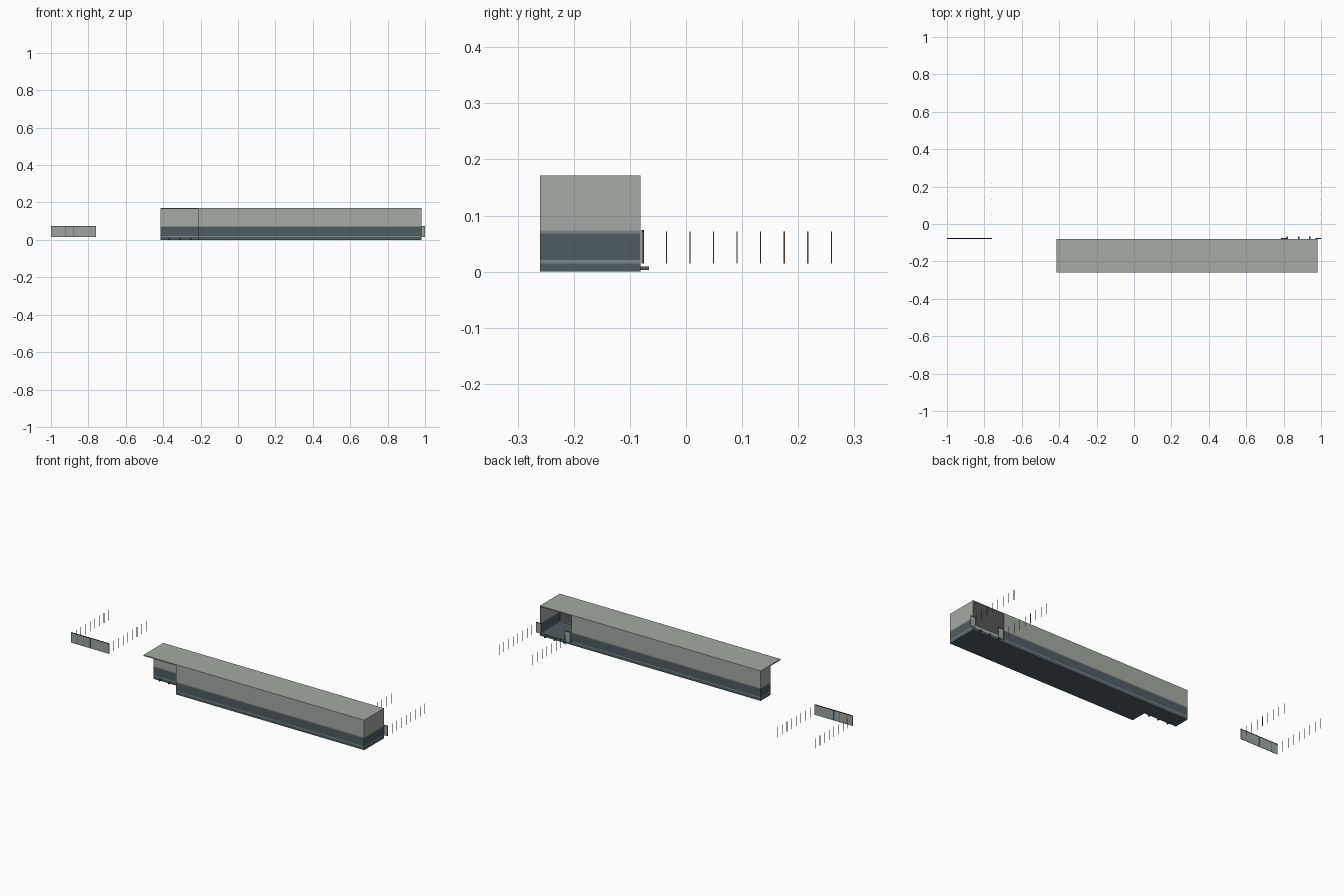
import bpy

if "Cube" in bpy.data.objects:
    bpy.data.objects.remove(bpy.data.objects["Cube"])


def material(name, rgb):
    m = bpy.data.materials.new(name)
    m.diffuse_color = (*rgb, 1)
    m.use_nodes = True
    m.node_tree.nodes["Principled BSDF"].inputs["Base Color"].default_value = m.diffuse_color
    return m


GREY = material("light grey", (0.37, 0.405, 0.37))
SLATE = material("dark slate", (0.08, 0.11, 0.125))
TRIM = material("pale slate", (0.20, 0.25, 0.265))
PANEL = material("rail panel grey", (0.33, 0.37, 0.37))
BROWN = material("brown", (0.20, 0.10, 0.035))
DARK = material("dark brown", (0.035, 0.025, 0.018))
STEEL = material("steel grey", (0.2, 0.2, 0.2))


def box(name, x, y, z, mat):
    """Axis-aligned box from (low, high) pairs."""
    v = [(a, b, c) for a in x for b in y for c in z]
    f = [(0, 1, 3, 2), (4, 6, 7, 5), (0, 4, 5, 1), (2, 3, 7, 6), (0, 2, 6, 4), (1, 5, 7, 3)]
    me = bpy.data.meshes.new(name)
    me.from_pydata(v, [], f)
    me.materials.append(mat)
    ob = bpy.data.objects.new(name, me)
    bpy.context.collection.objects.link(ob)
    return ob


X0, X1 = -0.415, 0.98        # length of the hall
Y0, Y1, YM = -0.26, -0.081, -0.17
PX, QX = -0.21, 0.78         # inner ends of the front and back porches
T = 0.004

# Roof slab over everything, floor slab left open under the front porch
box("roof", (X0, X1), (Y0, Y1), (0.165, 0.171), GREY)
box("floor", (PX, X1), (Y0, Y1), (0, 0.015), SLATE)
box("floor_rear_end", (X0, PX), (YM, Y1), (0, 0.015), SLATE)

# Walls, each stacked from coloured bands
walls = {
    "front_wall": ((PX, X1), (Y0, Y0 + T)),
    "back_wall": ((X0, QX), (Y1 - T, Y1)),
    "right_end_wall": ((X1 - T, X1), (Y0 + T, Y1)),
    "left_end_wall": ((X0, X0 + T), (YM + T, Y1 - T)),
    "porch_back_wall": ((X0, PX), (YM, YM + T)),
    "porch_side_wall": ((PX, PX + T), (Y0 + T, YM + T)),
}
bands = [("sill", 0.015, 0.021, TRIM), ("base", 0.021, 0.068, SLATE),
         ("rail_trim", 0.068, 0.073, TRIM), ("upper", 0.073, 0.165, GREY)]
for wall, (x, y) in walls.items():
    for band, z0, z1, mat in bands:
        box(f"{wall}_{band}", x, y, (z0, z1), mat)

# Small step brackets in front of both porches
for i, dx in enumerate((0.04, 0.10, 0.16)):
    x = QX + dx
    box(f"back_bracket_{i}", (x - 0.004, x + 0.004), (Y1, -0.066), (0.003, 0.009), SLATE)
    x = PX - dx
    box(f"front_bracket_{i}", (x - 0.004, x + 0.004), (YM - 0.015, YM), (0.003, 0.009), SLATE)

# Railing panels with a dark handrail
RY = -0.077
for name, x0, x1 in (("left_railing", -1.0, -0.76),
                     ("porch_railing_inner", 0.785, 0.82),
                     ("porch_railing_outer", 0.97, 1.0)):
    box(name + "_panel", (x0, x1), (RY - 0.001, RY + 0.001), (0.015, 0.071), PANEL)
    box(name + "_handrail", (x0, x1), (RY - 0.002, RY + 0.002), (0.071, 0.074), DARK)
for i, x in enumerate((-0.96, -0.92, -0.88)):
    box(f"left_railing_post_{i}", (x - 0.001, x + 0.001), (RY - 0.002, RY + 0.002),
        (0.015, 0.072), BROWN)

# Rows of slim free-standing posts
for row, x in enumerate((-0.999, -0.761, 0.786, 0.999)):
    for i in range(9):
        y = RY + i * 0.042
        mat = BROWN if i in (0, 6) else DARK if i == 2 else STEEL
        box(f"slim_post_{row}_{i}", (x - 0.001, x + 0.001), (y - 0.001, y + 0.001),
            (0.015, 0.072), mat)
